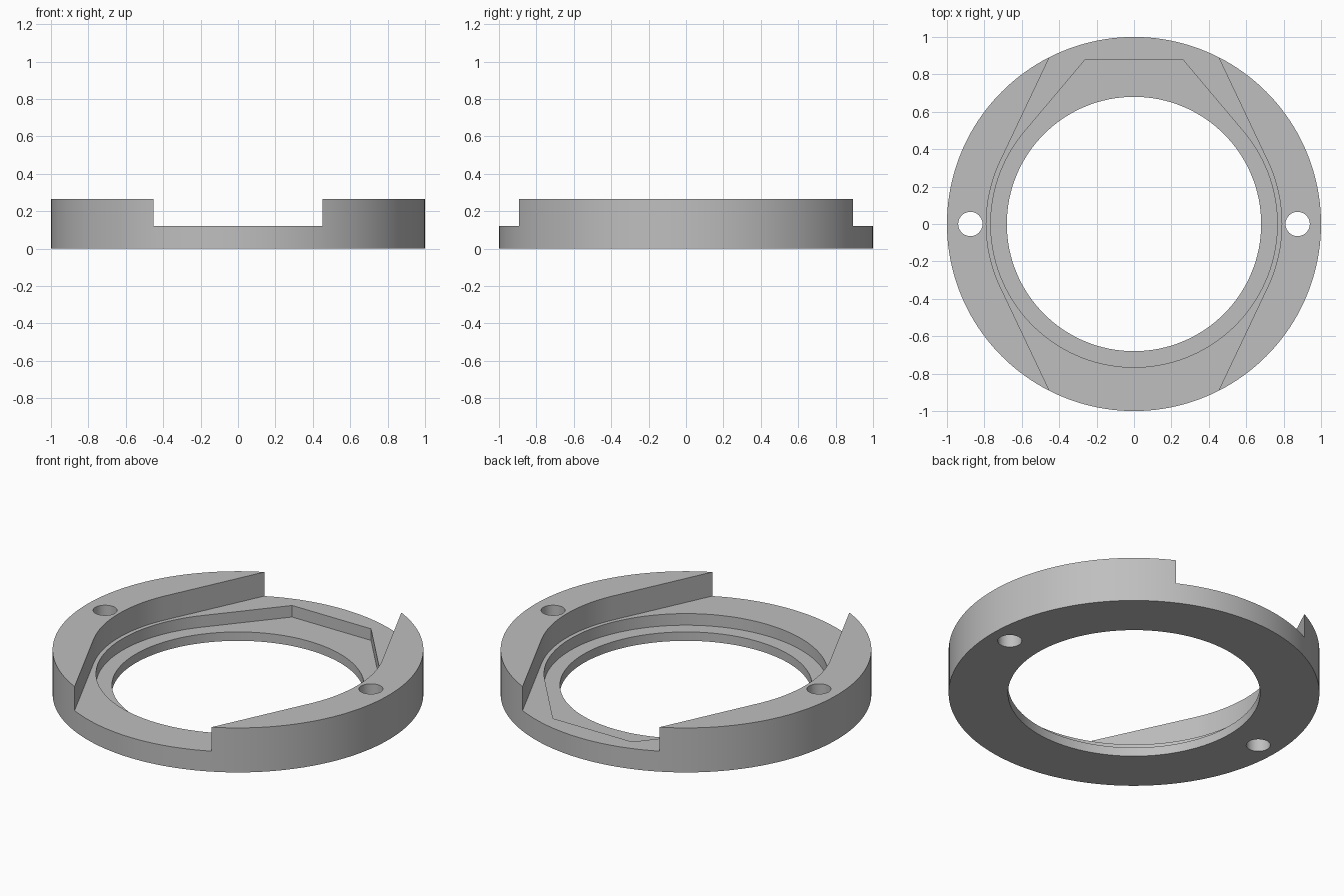
import bpy, bmesh
from math import cos, sin, acos, atan2, radians, pi

if "Cube" in bpy.data.objects:
    bpy.data.objects.remove(bpy.data.objects["Cube"])

grey = bpy.data.materials.new("plain grey")
grey.use_nodes = True
colour = (0.52, 0.52, 0.52, 1)
grey.diffuse_color = colour
grey.node_tree.nodes["Principled BSDF"].inputs["Base Color"].default_value = colour


def arc(r, a, b, n, cx=0):
    """Points along an arc from angle a to angle b."""
    return [(cx + r * cos(a + (b - a) * i / n), r * sin(a + (b - a) * i / n))
            for i in range(n + 1)]


def circle(r, n, cx=0):
    return arc(r, 0, 2 * pi, n, cx)[:-1]


def prism(name, outline, z0, z1):
    """Extrude a flat outline from z0 to z1."""
    bm = bmesh.new()
    face = bm.faces.new([bm.verts.new((x, y, z0)) for x, y in outline])
    top = bmesh.ops.extrude_face_region(bm, geom=[face])["geom"]
    bmesh.ops.translate(bm, vec=(0, 0, z1 - z0),
                        verts=[v for v in top if isinstance(v, bmesh.types.BMVert)])
    bmesh.ops.recalc_face_normals(bm, faces=bm.faces)
    mesh = bpy.data.meshes.new(name)
    bm.to_mesh(mesh)
    bm.free()
    mesh.materials.append(grey)
    ob = bpy.data.objects.new(name, mesh)
    bpy.context.collection.objects.link(ob)
    return ob


HEIGHT, STEP, FLOOR = 0.265, 0.122, 0.053
ring = prism("mounting_ring", circle(1, 160), 0, HEIGHT)

# Open channel: round in the middle, flaring to the rim along tangents
r = 0.79
rim_angle = atan2(0.89, 0.45)
t = rim_angle - acos(r)
tx, ty = r * cos(t), r * sin(t)
ex = tx + 1.3 * (cos(rim_angle) - tx)
ey = ty + 1.3 * (sin(rim_angle) - ty)
channel = ([(ex, -ey)] + arc(r, -t, t, 32) + [(ex, ey), (-ex, ey)]
           + arc(r, pi - t, pi + t, 32) + [(-ex, -ey)])

# Round seat with a tapered notch toward the back
r = 0.766
corner = (0.26, 0.88)
t = atan2(corner[1], corner[0]) - acos(r / (corner[0] ** 2 + corner[1] ** 2) ** 0.5)
seat = arc(r, pi - t, 2 * pi + t, 110) + [corner, (-corner[0], corner[1])]

cutters = [
    prism("channel_cutter", channel, STEP, 1),
    prism("seat_cutter", seat, FLOOR, 0.8),
    prism("bore_cutter", circle(0.68, 128), -0.5, 0.9),
]
for side, x in (("left", 0.875), ("right", -0.875)):
    cutters.append(prism(side + "_screw_hole_cutter", circle(0.065, 40, x), -0.4, 0.7))

# Cut everything out of the ring
bpy.context.view_layer.objects.active = ring
for cutter in cutters:
    cutter.hide_render = True
    mod = ring.modifiers.new(cutter.name, "BOOLEAN")
    mod.operation = "DIFFERENCE"
    mod.solver = "EXACT"
    mod.object = cutter
    bpy.ops.object.modifier_apply(modifier=mod.name)
    bpy.data.objects.remove(cutter)

bpy.ops.object.select_all(action="DESELECT")
ring.select_set(True)
bpy.ops.object.shade_smooth_by_angle(angle=radians(20))
